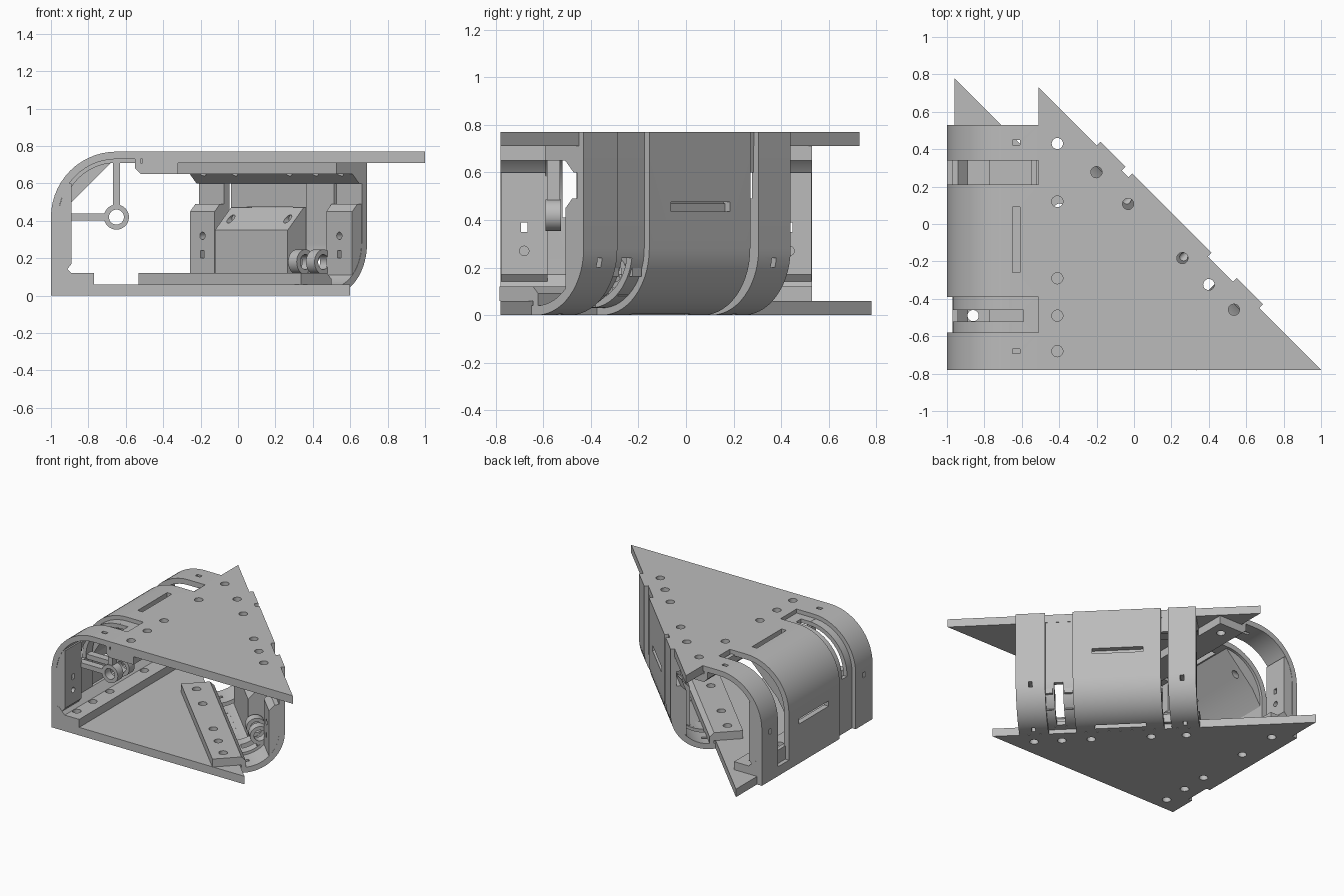
import bpy, bmesh, math
from mathutils import Vector

old = bpy.data.objects.get("Cube")
if old:
    bpy.data.objects.remove(old, do_unlink=True)

grey = bpy.data.materials.new("plain_grey")
grey.use_nodes = True
COLOUR = (0.5, 0.5, 0.5, 1)
grey.diffuse_color = COLOUR
grey.node_tree.nodes["Principled BSDF"].inputs["Base Color"].default_value = COLOUR

H = 0.77       # total height
D = math.sqrt(0.5)
# Frames: w runs inward from the wall, s along it, h away from the rounded edge
WORLD = dict(o=(0, 0), inward=(1, 0), along=(0, 1), flip=False)
LEFT = dict(name="straight", o=(-1, -0.78), inward=(1, 0), along=(0, 1), flip=True,
            join=0.49, r=0.35, back=1.12, end=1.31, ring=(0.35, 0.35), slot=(0.41, 0.36),
            vent=0.35, mark=0.40, bolt=0.50,
            flat_hole=0.59, foot_hole=0.14, holes=(0.1, 0.29, 0.49, 0.9, 1.21))
RIGHT = dict(name="diagonal", o=(0.69, -0.43), inward=(-D, -D), along=(-D, D), flip=False,
             join=0.31, r=0.28, back=1.04, end=1.23, ring=(0.14, 0.18), slot=(0.25, 0.24),
             vent=0.23, mark=0.22, bolt=0.32,
             flat_hole=0.41, foot_hole=0.13, holes=(0.09, 0.28, 0.48, 0.89, 1.13))
parts = []


def place(f, w, s, h):
    x = f["o"][0] + f["inward"][0] * w + f["along"][0] * s
    y = f["o"][1] + f["inward"][1] * w + f["along"][1] * s
    return Vector((x, y, H - h if f["flip"] else h))


def prism(name, f, pts, lo, hi, axis="s", keep=True):
    """Extrude a 2D outline along one axis of a frame."""
    order = {"s": lambda a, b, t: (a, t, b),
             "w": lambda a, b, t: (t, a, b),
             "h": lambda a, b, t: (a, b, t)}[axis]
    bm = bmesh.new()
    rows = [[bm.verts.new(place(f, *order(a, b, t))) for a, b in pts] for t in (lo, hi)]
    bm.faces.new(rows[0])
    bm.faces.new(rows[1][::-1])
    for i in range(len(pts)):
        j = (i + 1) % len(pts)
        bm.faces.new((rows[0][i], rows[0][j], rows[1][j], rows[1][i]))
    bmesh.ops.recalc_face_normals(bm, faces=bm.faces)
    mesh = bpy.data.meshes.new(name)
    bm.to_mesh(mesh)
    bm.free()
    mesh.materials.append(grey)
    ob = bpy.data.objects.new(name, mesh)
    bpy.context.scene.collection.objects.link(ob)
    if keep:
        parts.append(ob)
    else:
        ob.hide_render = True
    return ob


def rect(a0, a1, b0, b1):
    return [(a0, b0), (a1, b0), (a1, b1), (a0, b1)]


def circle(a, b, r, n=24):
    return [(a + r * math.cos(2 * math.pi * i / n), b + r * math.sin(2 * math.pi * i / n))
            for i in range(n)]


def arc(f, inset, n=14):
    r = f["r"]
    return [(r - (r - inset) * math.sin(math.pi / 2 * i / n),
             r - (r - inset) * math.cos(math.pi / 2 * i / n)) for i in range(n + 1)]


def shell(name, f, s0, s1, d0, d1):
    """Bent strip lying between two depths below the outer surface."""
    outer = [(f["join"], d0)] + arc(f, d0) + [(d0, H)]
    inner = [(f["join"], d1)] + arc(f, d1) + [(d1, H)]
    return prism(name, f, outer + inner[::-1], s0, s1)


def cut(obs, cutters):
    for ob in obs:
        for c in cutters:
            m = ob.modifiers.new("cut", "BOOLEAN")
            m.operation, m.solver, m.object = "DIFFERENCE", "EXACT", c
            bpy.context.view_layer.objects.active = ob
            bpy.ops.object.modifier_apply(modifier=m.name)
    for c in cutters:
        bpy.data.objects.remove(c, do_unlink=True)


def cutter(f, pts, lo, hi, axis="s"):
    return prism("cutter", f, pts, lo, hi, axis, keep=False)


# Triangular plates
top = prism("top_plate", WORLD, [(-0.51, 0.73), (1, -0.78), (-0.51, -0.78)], 0.71, H, "h")
bottom = prism("bottom_plate", WORLD, [(-0.96, 0.78), (0.6, -0.78), (-0.96, -0.78)], 0, 0.06, "h")

for f in (LEFT, RIGHT):
    n, end, back = f["name"], f["end"], f["back"]
    ends = ((0, 0.2, "front"), (back, end, "rear"))

    # Broad middle strip with its two long vents
    mid = shell(n + "_middle_strip", f, 0.39, 0.99, 0, 0.04)
    cut([mid], [cutter(f, rect(0.52, 0.87, 0.435, 0.475), -0.05, 0.1, "w"),
                cutter(f, rect(f["vent"], f["vent"] + 0.04, 0.52, 0.87), -0.05, 0.15, "h")])

    # Sunken groove with the cable slot
    groove = shell(n + "_groove", f, 0.19, 0.4, 0.03, 0.06)
    w1, h1 = f["slot"]
    cut([groove], [cutter(f, rect(-0.05, w1, -0.05, h1), 0.26, 0.32)])

    # End strips and their thick inner frames
    for s0, s1, where in ends:
        strip = shell(f"{n}_{where}_strip", f, s0, s1, 0, 0.04)
        if f is LEFT:
            outline = [(0.03, 0.70), (0.07, 0.65), (0.11, 0.60), (0.11, 0.17), (0.08, 0.17), (0.03, 0.35)]
        else:
            outline = [(0.03, 0.49), (0.07, 0.49), (0.11, 0.45), (0.11, 0.11), (0.09, 0.11), (0.03, 0.25)]
        frame = prism(f"{n}_{where}_frame", f, outline, s0 + 0.002, s1 - 0.002)
        c, k = (s0 + s1) / 2, f["mark"]
        cut([strip, frame], [cutter(f, rect(c - 0.013, c + 0.013, k - 0.02, k + 0.02), -0.05, 0.2, "w")])
        cut([frame], [cutter(f, circle(c, f["bolt"], 0.02, 16), 0.06, 0.2, "w")])
        cut([strip], [cutter(f, rect(f["vent"], f["vent"] + 0.04, c - 0.013, c + 0.013), -0.05, 0.15, "h")])

    # Mounting block inside the bend
    if f is LEFT:
        face = [(0.03, 0.40), (0.11, 0.27), (0.32, 0.06)]
        bolt_h = 0.17
    else:
        face = [(0.03, 0.47), (0.06, 0.47), (0.18, 0.35), (0.18, 0.06)]
        bolt_h = 0.41
    block = prism(n + "_mounting_block", f, face + arc(f, 0.03), 0.42, 0.97)
    cut([block], [cutter(f, circle(s, bolt_h, 0.022, 16), 0.09, 0.4, "w") for s in (0.48, 0.91)])

    # Bolted flanges along both long edges
    j = f["join"]
    flat = prism(n + "_flat_flange", f, rect(j - 0.01, j + 0.19, 0.06, 0.12)
                 + [(j - 0.04, 0.09), (j - 0.04, 0.03), (j - 0.01, 0.03)], 0, end)
    foot = prism(n + "_foot_flange", f, [(0.03, 0.60), (0.06, 0.60), (0.11, 0.65), (0.23, 0.65),
                                         (0.23, 0.71), (0.03, 0.71)], 0, end)
    flat_plate, foot_plate = (top, bottom) if f is LEFT else (bottom, top)
    cut([flat, flat_plate], [cutter(f, circle(f["flat_hole"], s, 0.03), -0.05, 0.2, "h") for s in f["holes"]])
    cut([foot, foot_plate], [cutter(f, circle(f["foot_hole"], s, 0.03), 0.57, 0.85, "h") for s in f["holes"]])

    # Pair of axle rings on thin webs, either side of the slot
    rw, rh = f["ring"]
    for s0, where in ((0.19, "front"), (0.325, "rear")):
        ring = prism(f"{n}_{where}_axle_ring", f, circle(rw, rh, 0.067, 32), s0, s0 + 0.065)
        cut([ring], [cutter(f, circle(rw, rh, 0.04, 32), s0 - 0.1, s0 + 0.2)])
        floor = 0.03 if f is LEFT else 0.08
        prism(f"{n}_{where}_upright_web", f, rect(rw - 0.018, rw + 0.018, floor, rh - 0.055),
              s0 + 0.005, s0 + 0.06)
        prism(f"{n}_{where}_level_web", f, rect(0.04, rw - 0.055, rh - 0.018, rh + 0.018),
              s0 + 0.005, s0 + 0.06)

# Low tie across the open gap of the straight wall
prism("straight_gap_tie", LEFT, rect(0, 0.05, 0.70, H), 0.98, 1.13)

# Smooth the bends while keeping edges sharp
bpy.ops.object.select_all(action="DESELECT")
for ob in parts:
    ob.select_set(True)
bpy.context.view_layer.objects.active = parts[0]
bpy.ops.object.shade_smooth_by_angle(angle=math.radians(30))
